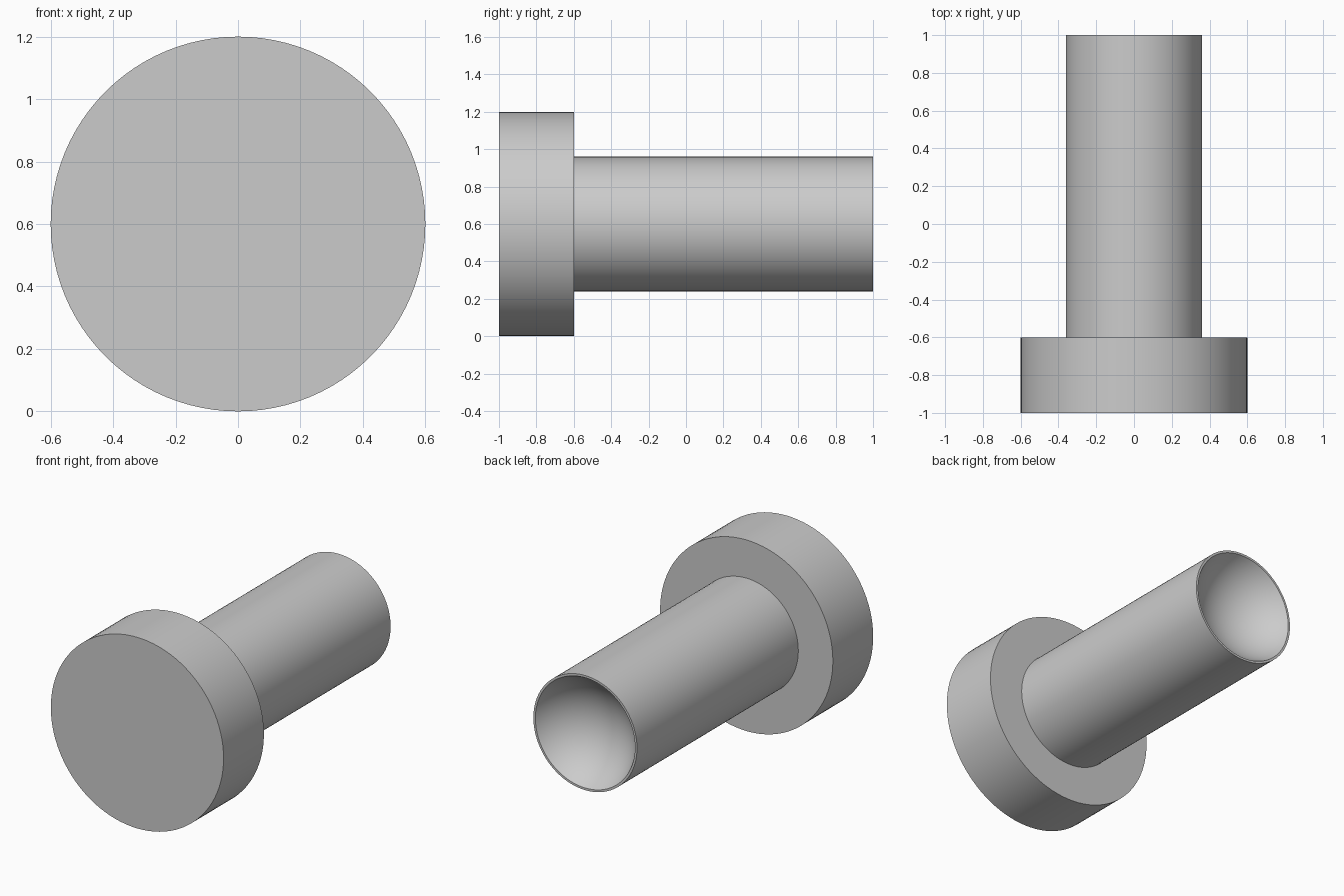
import bpy, bmesh, math
from mathutils import Vector

cube = bpy.data.objects.get("Cube")
if cube:
    bpy.data.objects.remove(cube, do_unlink=True)

STEPS = 96
AXIS_Z = 0.6
HEAD_R, SHAFT_R, RIM_R = 0.6, 0.36, 0.346
FRONT, SHOULDER, END = -1.0, -0.6, 1.0
CUP_DEPTH = 0.21

grey = bpy.data.materials.new("plain grey")
grey.use_nodes = True
colour = (0.6, 0.6, 0.6, 1)
grey.diffuse_color = colour
grey.node_tree.nodes["Principled BSDF"].inputs["Base Color"].default_value = colour


def lathe(name, profile):
    """Turn a (radius, y) profile about the long axis."""
    bm = bmesh.new()
    verts = [bm.verts.new((r, y, 0)) for r, y in profile]
    edges = [bm.edges.new(pair) for pair in zip(verts, verts[1:])]
    bmesh.ops.spin(bm, geom=verts + edges, cent=(0, 0, 0), axis=(0, 1, 0),
                   angle=math.tau, steps=STEPS, use_duplicate=False)
    bmesh.ops.remove_doubles(bm, verts=bm.verts, dist=0.0001)
    bmesh.ops.recalc_face_normals(bm, faces=bm.faces)
    # Make the outer wall face away from the axis
    wall = max(bm.faces, key=lambda f: Vector((f.calc_center_median().x, 0,
                                               f.calc_center_median().z)).length)
    centre = wall.calc_center_median()
    if wall.normal.dot(Vector((centre.x, 0, centre.z))) < 0:
        bmesh.ops.reverse_faces(bm, faces=bm.faces)
    mesh = bpy.data.meshes.new(name)
    bm.to_mesh(mesh)
    bm.free()
    mesh.materials.append(grey)
    obj = bpy.data.objects.new(name, mesh)
    obj.location.z = AXIS_Z
    bpy.context.collection.objects.link(obj)
    bpy.ops.object.select_all(action="DESELECT")
    obj.select_set(True)
    bpy.context.view_layer.objects.active = obj
    bpy.ops.object.shade_smooth_by_angle(angle=math.radians(30))
    return obj


# Broad flat head, open where the shaft joins it
lathe("head", [(0, FRONT), (HEAD_R, FRONT), (HEAD_R, SHOULDER), (SHAFT_R, SHOULDER)])

# Shaft with a spherical hollow in its end
ball_r = (RIM_R ** 2 + CUP_DEPTH ** 2) / (2 * CUP_DEPTH)
ball_y = END - CUP_DEPTH + ball_r
half_angle = math.asin(RIM_R / ball_r)
rings = 20
hollow = [(ball_r * math.sin(half_angle * i / rings),
           ball_y - ball_r * math.cos(half_angle * i / rings))
          for i in range(rings, -1, -1)]
lathe("shaft", [(SHAFT_R, SHOULDER), (SHAFT_R, END)] + hollow)
